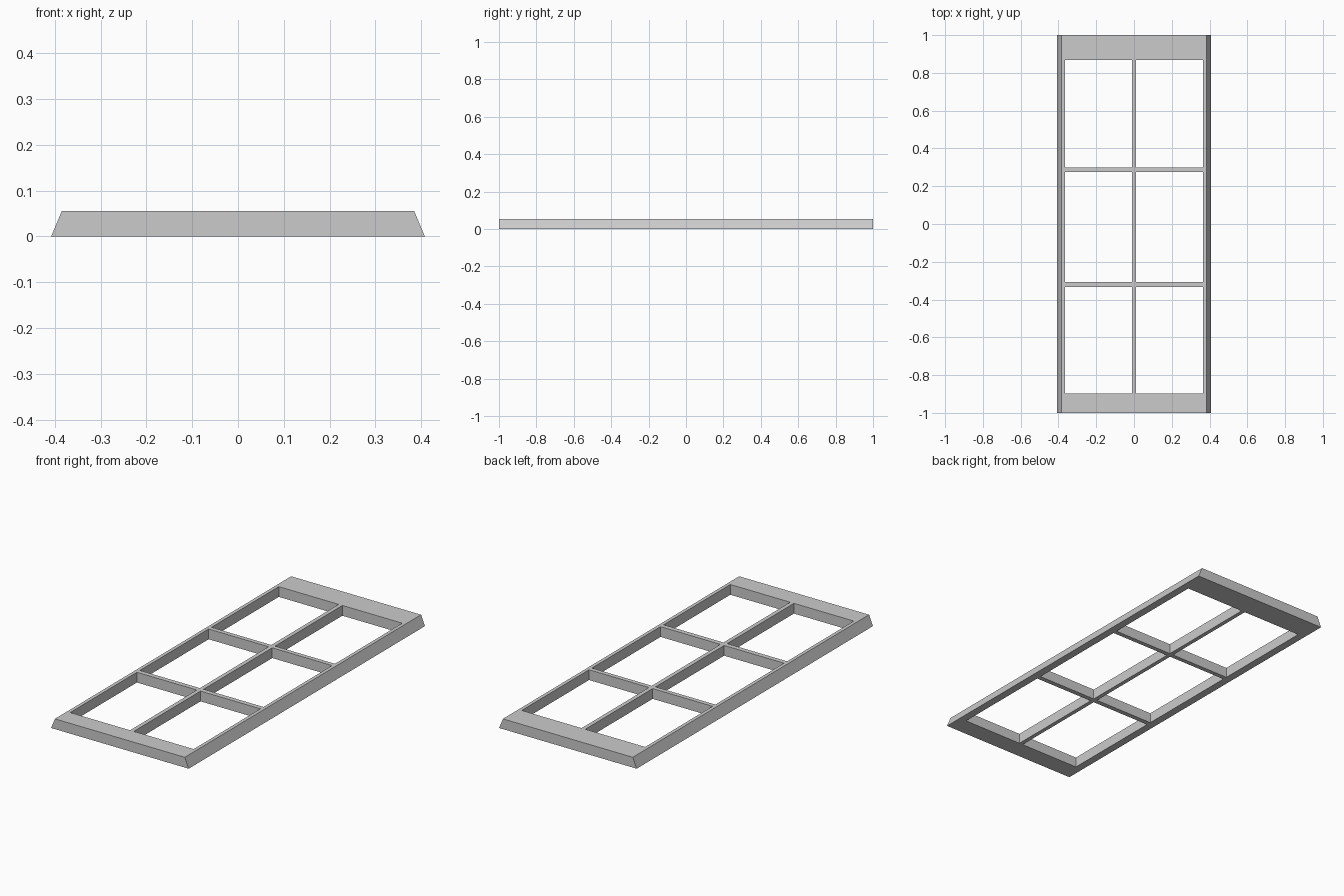
import bpy, bmesh

cube = bpy.data.objects.get("Cube")
if cube:
    bpy.data.objects.remove(cube, do_unlink=True)

HEIGHT = 0.055
SLOPE = 0.023  # how far the outer stile faces lean in at the top

# Grid lines: even gaps are solid bars, odd gaps are open panes
XS = [-0.408, -0.366, -0.011, 0.011, 0.366, 0.408]
YS = [-1, -0.898, -0.333, -0.307, 0.274, 0.298, 0.868, 1]

grey = bpy.data.materials.new("frame grey")
grey.use_nodes = True
colour = (0.6, 0.6, 0.6, 1)
grey.diffuse_color = colour
grey.node_tree.nodes["Principled BSDF"].inputs["Base Color"].default_value = colour

# Flat lattice of stiles, rails and glazing bars
bm = bmesh.new()
points = [[bm.verts.new((x, y, 0)) for y in YS] for x in XS]
for i in range(len(XS) - 1):
    for j in range(len(YS) - 1):
        if i % 2 and j % 2:
            continue
        bm.faces.new((points[i][j], points[i + 1][j],
                      points[i + 1][j + 1], points[i][j + 1]))

# Raise to full thickness and lean the outer sides inward
raised = bmesh.ops.extrude_face_region(bm, geom=bm.faces[:], use_keep_orig=True)
for v in raised["geom"]:
    if isinstance(v, bmesh.types.BMVert):
        v.co.z = HEIGHT
        if abs(v.co.x) > 0.4:
            v.co.x -= SLOPE if v.co.x > 0 else -SLOPE

# Merge coplanar cells into clean long faces
bmesh.ops.recalc_face_normals(bm, faces=bm.faces[:])
bmesh.ops.dissolve_limit(bm, angle_limit=0.01, verts=bm.verts[:], edges=bm.edges[:])

mesh = bpy.data.meshes.new("window_frame")
bm.to_mesh(mesh)
bm.free()
mesh.materials.append(grey)
frame = bpy.data.objects.new("window_frame", mesh)
bpy.context.collection.objects.link(frame)
